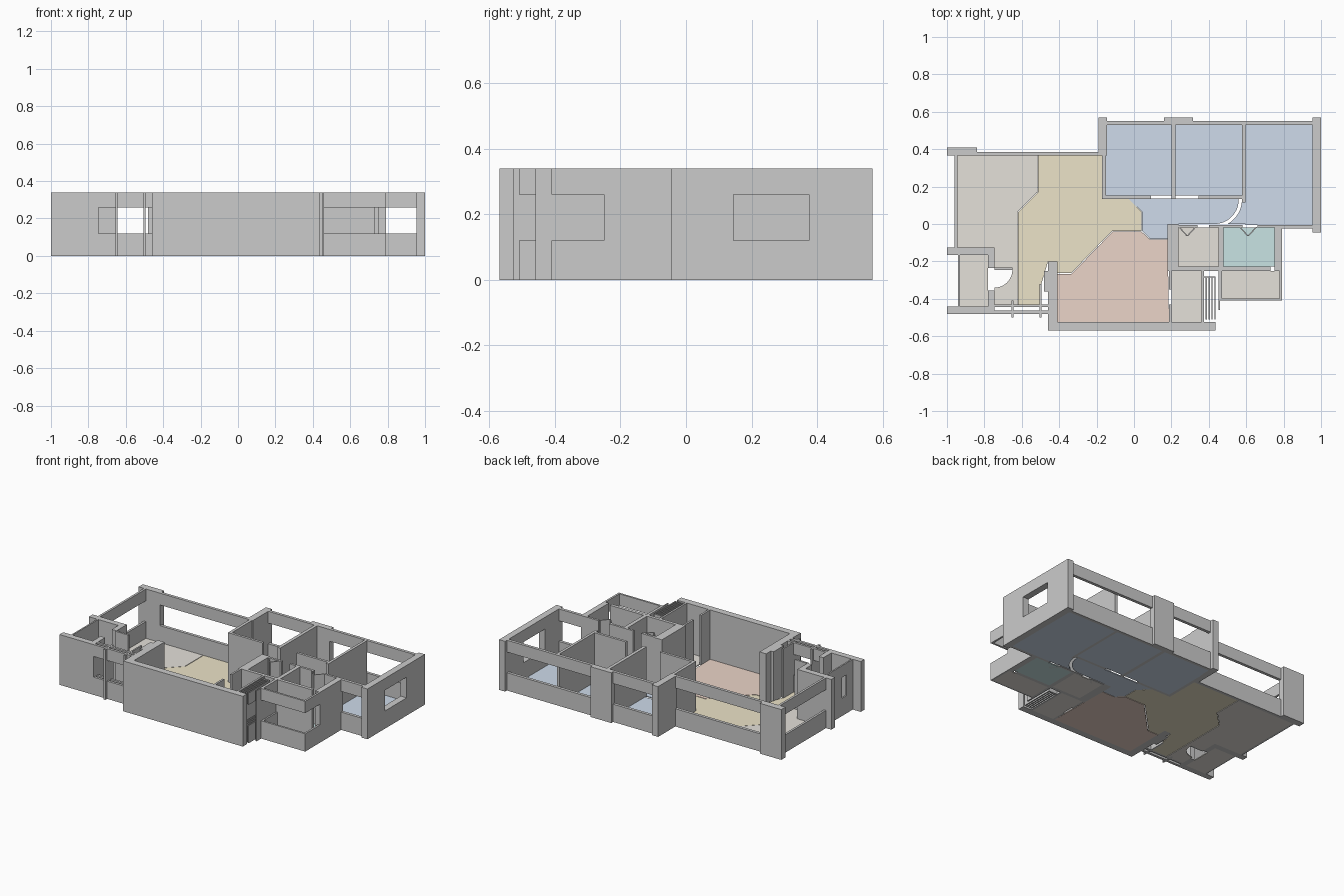
import bpy, bmesh, math

H, SILL, HEAD, SLAB = 0.34, 0.12, 0.26, 0.006


def add_box(bm, x0, x1, y0, y1, z0=0.0, z1=H):
    vs = bmesh.ops.create_cube(bm, size=1)["verts"]
    for v in vs:
        v.co.x = x1 if v.co.x > 0 else x0
        v.co.y = y1 if v.co.y > 0 else y0
        v.co.z = z1 if v.co.z > 0 else z0


def finish(name, bm, mat=None):
    bmesh.ops.recalc_face_normals(bm, faces=bm.faces)
    me = bpy.data.meshes.new(name)
    bm.to_mesh(me)
    bm.free()
    ob = bpy.data.objects.new(name, me)
    bpy.context.collection.objects.link(ob)
    if mat:
        me.materials.append(mat)
    return ob


def walls(name, rects):
    """Full-height walls, each given as x0, x1, y0, y1."""
    bm = bmesh.new()
    for r in rects:
        add_box(bm, *r)
    finish(name, bm)


def openings(name, rects):
    """Parapet below and lintel above an open window band."""
    bm = bmesh.new()
    for r in rects:
        add_box(bm, *r, 0, SILL)
        add_box(bm, *r, HEAD, H)
    finish(name, bm)


def material(name, rgb):
    m = bpy.data.materials.new(name)
    m.diffuse_color = (*rgb, 1)
    return m


def floor(name, mat, *polys):
    bm = bmesh.new()
    for pts in polys:
        f = bm.faces.new([bm.verts.new((x, y, 0)) for x, y in pts])
        ext = bmesh.ops.extrude_face_region(bm, geom=[f])["geom"]
        for v in ext:
            if isinstance(v, bmesh.types.BMVert):
                v.co.z = SLAB
    finish(name, bm, mat)


def rect(x0, x1, y0, y1):
    return [(x0, y0), (x1, y0), (x1, y1), (x0, y1)]


def arc(cx, cy, r, a0, a1, n=8):
    return [(cx + r * math.cos(math.radians(a0 + (a1 - a0) * i / n)),
             cy + r * math.sin(math.radians(a0 + (a1 - a0) * i / n))) for i in range(n + 1)]


# Outer structural walls and corner piers
walls("back_piers", [(-1, -0.84, 0.365, 0.41), (-0.19, -0.145, 0.365, 0.57),
                     (0.16, 0.315, 0.53, 0.57)])
walls("right_wall", [(0.955, 1, -0.045, 0.145), (0.955, 1, 0.375, 0.57)])
openings("right_window_band", [(0.955, 1, 0.145, 0.375)])
walls("front_wall", [(-0.46, 0.435, -0.57, -0.525), (-0.46, -0.41, -0.525, -0.2)])
openings("back_window_bands", [(-0.84, -0.19, 0.365, 0.385), (-0.145, 0.16, 0.53, 0.55),
                               (0.315, 0.955, 0.53, 0.55)])
openings("left_window_band", [(-0.96, -0.945, -0.125, 0.365)])
openings("corner_bedroom_front_band", [(0.79, 0.955, -0.025, -0.005)])

# Bathroom block on the left
walls("bathroom_walls", [(-1, -0.745, -0.165, -0.125), (-1, -0.745, -0.48, -0.44),
                         (-0.78, -0.745, -0.235, -0.165), (-0.78, -0.745, -0.44, -0.355),
                         (-0.745, -0.65, -0.245, -0.232),
                         (-0.94, -0.93, -0.44, -0.375), (-0.94, -0.93, -0.325, -0.165)])
openings("bathroom_window", [(-0.94, -0.93, -0.375, -0.325)])

# Entrance bay with double parapet
openings("entrance_bands", [(-0.745, -0.46, -0.445, -0.43), (-0.745, -0.46, -0.48, -0.463)])
walls("entrance_posts", [(-0.655, -0.643, -0.5, -0.41), (-0.505, -0.495, -0.5, -0.32),
                         (-0.48, -0.46, -0.36, -0.25)])

# Bedroom partitions
walls("bedroom_partitions", [(-0.17, -0.15, 0.135, 0.37), (-0.17, 0.09, 0.135, 0.152),
                             (0.2, 0.222, 0.135, 0.53), (0.345, 0.595, 0.135, 0.152),
                             (0.577, 0.595, 0.115, 0.53)])

# Kitchen, bath and utility partitions
walls("service_partitions", [(0.18, 0.238, -0.25, 0), (0.238, 0.46, -0.25, -0.228),
                             (0.452, 0.478, -0.25, -0.005), (0.238, 0.34, -0.02, -0.005),
                             (0.4, 0.58, -0.02, -0.005), (0.66, 0.79, -0.02, -0.005),
                             (0.752, 0.79, -0.25, -0.02), (0.478, 0.73, -0.25, -0.228),
                             (0.187, 0.2, -0.525, -0.43), (0.187, 0.2, -0.35, -0.25),
                             (0.36, 0.373, -0.525, -0.25)])

# Balcony parapets and slatted equipment ledge
openings("balcony_bands", [(0.46, 0.79, -0.41, -0.397), (0.777, 0.79, -0.397, -0.25),
                           (0.46, 0.47, -0.397, -0.25)])
openings("ledge_slats", [(x, x + 0.007, -0.51, -0.28) for x in (0.382, 0.398, 0.414, 0.43)])
walls("ledge_fins", [(0.452, 0.46, -0.46, -0.25), (0.375, 0.437, -0.287, -0.28)])

# Floors, coloured by zone
grey = material("floor_grey", (0.78, 0.75, 0.70))
tan = material("floor_tan", (0.84, 0.77, 0.58))
blue = material("floor_blue", (0.62, 0.71, 0.83))
salmon = material("floor_salmon", (0.83, 0.66, 0.58))
teal = material("floor_teal", (0.58, 0.77, 0.77))

floor("dining_floor", grey,
      [(-0.945, 0.365), (-0.945, -0.125), (-0.745, -0.125), (-0.745, -0.235), (-0.65, -0.235)]
      + arc(-0.745, -0.245, 0.095, 0, -90)
      + [(-0.745, -0.43), (-0.623, -0.43), (-0.623, 0.065), (-0.517, 0.17), (-0.517, 0.365)])
floor("bathroom_floor", grey, rect(-0.93, -0.78, -0.44, -0.165))
floor("hallway_floor", tan,
      [(-0.513, 0.365), (-0.513, 0.17), (-0.619, 0.065), (-0.619, -0.44), (-0.505, -0.44),
       (-0.495, -0.32), (-0.46, -0.2), (-0.41, -0.2), (-0.41, -0.262), (-0.335, -0.262),
       (-0.117, -0.037), (0.04, -0.037), (0.04, 0.065), (-0.03, 0.135), (-0.17, 0.135),
       (-0.17, 0.365)])
floor("living_floor", salmon,
      [(-0.115, -0.041), (0.04, -0.041), (0.085, -0.082), (0.18, -0.082), (0.187, -0.525),
       (-0.41, -0.525), (-0.41, -0.266), (-0.333, -0.266)])
floor("bedroom_floors", blue, rect(-0.15, 0.2, 0.152, 0.53), rect(0.222, 0.577, 0.152, 0.53),
      rect(0.595, 0.955, -0.005, 0.53),
      [(-0.03, 0.135), (0.043, 0.065), (0.043, -0.037), (0.085, -0.079), (0.18, -0.079),
       (0.18, 0), (0.43, 0)] + arc(0.43, 0.13, 0.13, -80, -5) + [(0.56, 0.135)],
      [(0.595, 0.115), (0.577, 0.115)] + arc(0.43, 0.13, 0.147, -5, -55) + [(0.5, 0), (0.595, 0)])
floor("kitchen_floor", grey, rect(0.238, 0.452, -0.228, -0.02))
floor("bath_floor", teal, rect(0.478, 0.752, -0.228, -0.02))
floor("balcony_floor", grey, rect(0.47, 0.777, -0.397, -0.25))
floor("utility_floor", grey, rect(0.2, 0.36, -0.525, -0.25))

# Folding door leaves of the two service rooms
bm = bmesh.new()
for cx in (0.285, 0.61):
    for s in (-1, 1):
        n = len(bm.verts)
        add_box(bm, cx - 0.004, cx + 0.004, -0.065, -0.057)
        bm.verts.ensure_lookup_table()
        for v in bm.verts[n:]:
            if v.co.y > -0.06:
                v.co.x += s * 0.045
                v.co.y += 0.042
finish("folding_doors", bm)
